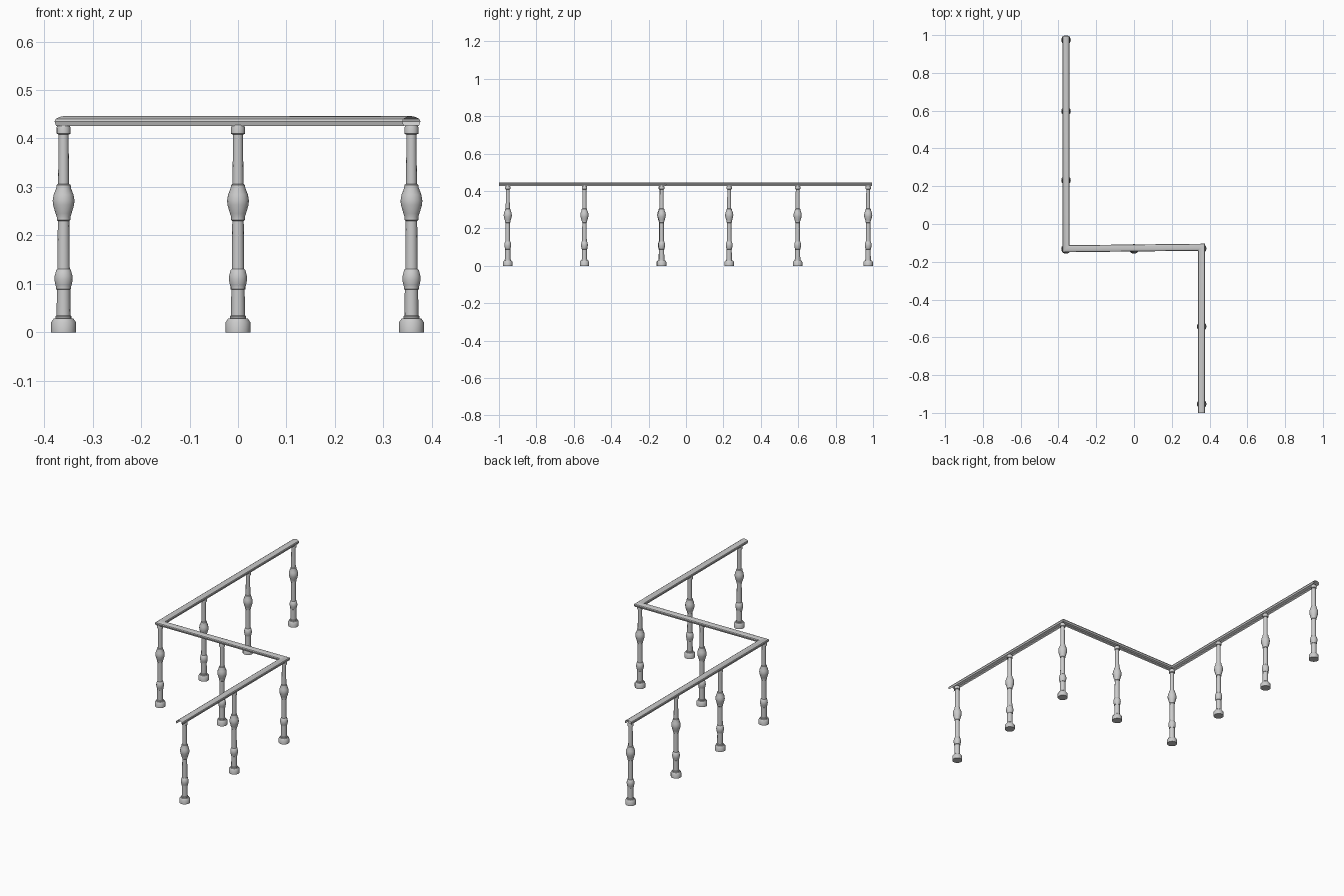
import bpy, bmesh
from math import radians, sin, cos, pi
from mathutils import Vector

if "Cube" in bpy.data.objects:
    bpy.data.objects.remove(bpy.data.objects["Cube"])

SIDES = 14

# turned post profile: (radius, height)
POST = [(0.0255, 0), (0.0255, 0.021), (0.0205, 0.028), (0.0165, 0.029), (0.0165, 0.033),
        (0.0143, 0.035), (0.0138, 0.088), (0.0155, 0.089), (0.0155, 0.094), (0.0165, 0.097),
        (0.0188, 0.108), (0.0184, 0.116), (0.0150, 0.129), (0.0128, 0.131), (0.0118, 0.230),
        (0.0140, 0.232), (0.0140, 0.238), (0.0165, 0.245), (0.0218, 0.263), (0.0225, 0.272),
        (0.0205, 0.284), (0.0150, 0.298), (0.0148, 0.304), (0.0112, 0.306), (0.0104, 0.408),
        (0.0145, 0.410), (0.0145, 0.422), (0.0125, 0.428)]

# handrail section, open underneath: (sideways, height)
RAIL = [(-0.0155, 0.426), (-0.0185, 0.435), (-0.0165, 0.440), (-0.008, 0.4445), (0, 0.446),
        (0.008, 0.4445), (0.0165, 0.440), (0.0185, 0.435), (0.0155, 0.426)]


def finish(bm, name):
    bmesh.ops.recalc_face_normals(bm, faces=bm.faces)
    mesh = bpy.data.meshes.new(name)
    bm.to_mesh(mesh)
    bm.free()
    ob = bpy.data.objects.new(name, mesh)
    bpy.context.collection.objects.link(ob)
    bpy.context.view_layer.objects.active = ob
    ob.select_set(True)
    bpy.ops.object.shade_smooth_by_angle(angle=radians(35))
    ob.select_set(False)


def post(name, x, y):
    bm = bmesh.new()
    rings = [[bm.verts.new((x + r * cos(2 * pi * i / SIDES), y + r * sin(2 * pi * i / SIDES), z))
              for i in range(SIDES)] for r, z in POST]
    for a, b in zip(rings, rings[1:]):
        for i in range(SIDES):
            j = (i + 1) % SIDES
            bm.faces.new((a[i], a[j], b[j], b[i]))
    bm.faces.new(rings[0][::-1])
    bm.faces.new(rings[-1])
    finish(bm, name)


def rail(name, path):
    pts = [Vector(p) for p in path]
    dirs = [(b - a).normalized() for a, b in zip(pts, pts[1:])]
    bm = bmesh.new()
    rings = []
    for i, p in enumerate(pts):
        d0, d1 = dirs[max(i - 1, 0)], dirs[min(i, len(dirs) - 1)]
        n0, n1 = Vector((-d0.y, d0.x)), Vector((-d1.y, d1.x))
        mitre = (n0 + n1) / (1 + n0.dot(n1))
        rings.append([bm.verts.new((p.x + mitre.x * s, p.y + mitre.y * s, z)) for s, z in RAIL])
    for a, b in zip(rings, rings[1:]):
        for i in range(len(RAIL) - 1):
            bm.faces.new((a[i], a[i + 1], b[i + 1], b[i]))
    finish(bm, name)


# posts along the three runs
for k, (x, y) in enumerate([(-0.36, 0.974), (-0.36, 0.597), (-0.36, 0.231), (-0.36, -0.132),
                            (0, -0.132), (0.358, -0.13), (0.358, -0.543), (0.358, -0.953)]):
    post(f"post_{k + 1}", x, y)

# zigzag handrail with mitred corners
rail("handrail", [(-0.36, 0.995), (-0.36, -0.131), (0.358, -0.123), (0.358, -1.0)])
